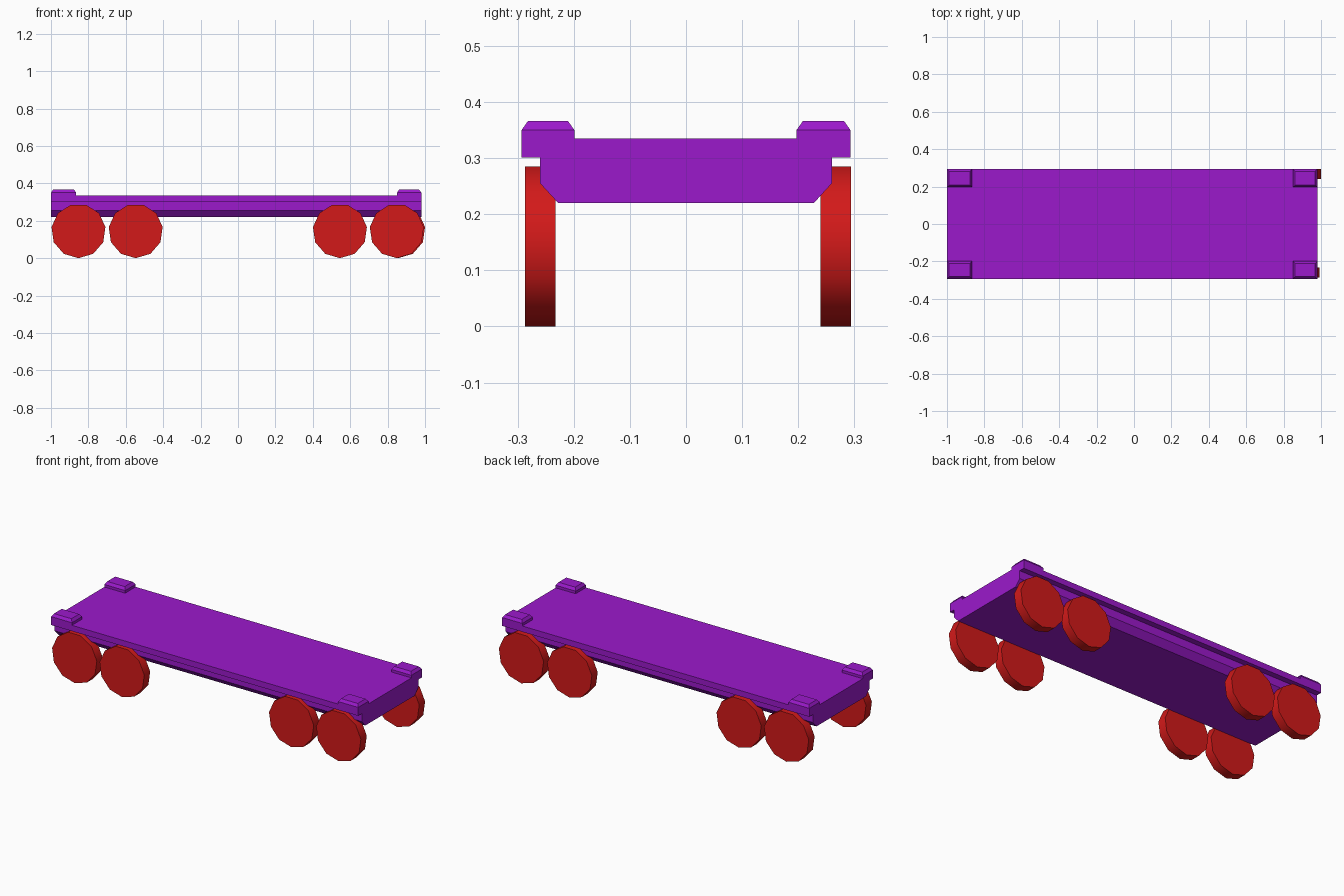
import bpy, bmesh, math

if "Cube" in bpy.data.objects:
    bpy.data.objects.remove(bpy.data.objects["Cube"])

def material(name, color):
    m = bpy.data.materials.new(name)
    m.diffuse_color = color
    m.use_nodes = True
    m.node_tree.nodes["Principled BSDF"].inputs["Base Color"].default_value = m.diffuse_color
    return m

PURPLE = material("purple", (0.33, 0.01, 0.60, 1))
RED = material("red", (0.65, 0.01, 0.01, 1))

def prism(name, ring, axis_vec, mat):
    """Extrude a closed ring of 3D points along a vector."""
    bm = bmesh.new()
    face = bm.faces.new([bm.verts.new(p) for p in ring])
    ext = bmesh.ops.extrude_face_region(bm, geom=[face], use_keep_orig=True)
    moved = [g for g in ext["geom"] if isinstance(g, bmesh.types.BMVert)]
    bmesh.ops.translate(bm, verts=moved, vec=axis_vec)
    bmesh.ops.recalc_face_normals(bm, faces=bm.faces)
    return finish(name, bm, mat)

def finish(name, bm, mat):
    me = bpy.data.meshes.new(name)
    bm.to_mesh(me)
    bm.free()
    me.materials.append(mat)
    ob = bpy.data.objects.new(name, me)
    bpy.context.collection.objects.link(ob)
    return ob

# Deck: stepped, chamfered cross-section run along x
half = [(0.228, 0.22), (0.26, 0.255), (0.26, 0.301), (0.293, 0.301), (0.293, 0.335)]
section = half + [(-y, z) for y, z in reversed(half)]
prism("deck", [(-1.0, y, z) for y, z in section], (1.98, 0, 0), PURPLE)

# Corner blocks: bevelled caps at the four deck corners
def corner_block(name, x0, x1, y0, y1):
    bm = bmesh.new()
    bmesh.ops.create_cube(bm, size=1)
    for v in bm.verts:
        v.co = (x0 if v.co.x < 0 else x1, y0 if v.co.y < 0 else y1,
                0.325 if v.co.z < 0 else 0.35)
    top = max(bm.faces, key=lambda f: f.calc_center_median().z)
    bmesh.ops.inset_region(bm, faces=[top], thickness=0.016, depth=0)
    for v in top.verts:
        v.co.z = 0.366
    bmesh.ops.recalc_face_normals(bm, faces=bm.faces)
    finish(name, bm, PURPLE)

for end, x0, x1 in (("left", -1.0, -0.865), ("right", 0.85, 0.98)):
    corner_block(f"corner_block_{end}_front", x0, x1, -0.293, -0.199)
    corner_block(f"corner_block_{end}_back", x0, x1, 0.197, 0.293)

# Wheels: two pairs per side, low-poly discs with a vertex at the bottom
SIDES, R = 11, 0.1455
def wheel(name, x, y0, y1):
    ring = []
    for i in range(SIDES):
        a = 2 * math.pi * i / SIDES
        ring.append((x + R * math.sin(a), y0, R - R * math.cos(a)))
    ob = prism(name, ring, (0, y1 - y0, 0), RED)
    bpy.ops.object.select_all(action='DESELECT')
    ob.select_set(True)
    bpy.context.view_layer.objects.active = ob
    bpy.ops.object.shade_smooth_by_angle(angle=math.radians(40))

for i, x in enumerate((-0.853, -0.547, 0.545, 0.849)):
    wheel(f"wheel_front_{i + 1}", x, -0.287, -0.233)
for i, x in enumerate((-0.853, -0.547, 0.545, 0.856)):
    wheel(f"wheel_back_{i + 1}", x, 0.24, 0.294)
